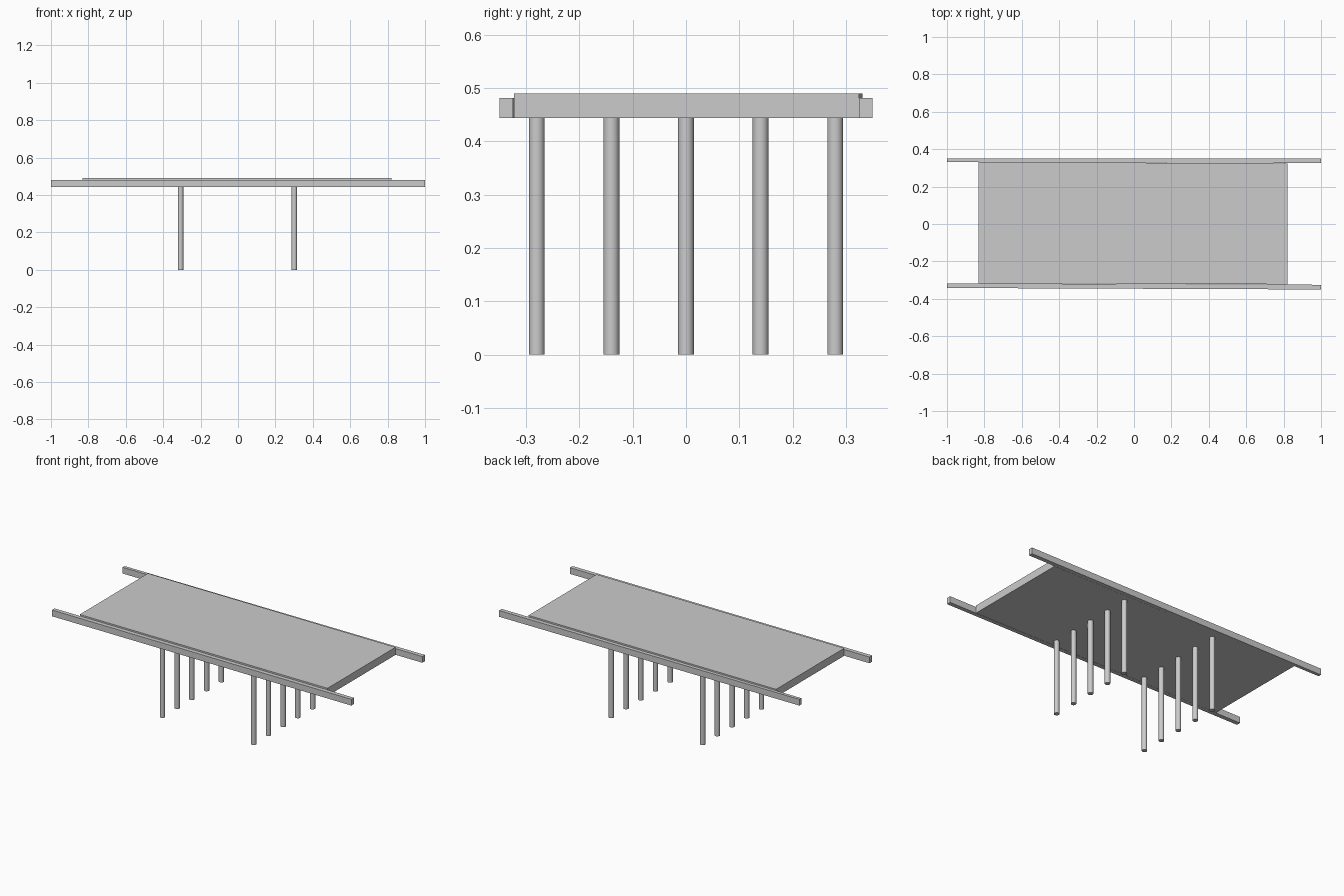
import bpy

if "Cube" in bpy.data.objects:
    bpy.data.objects.remove(bpy.data.objects["Cube"])

Z_BOTTOM, Z_RAIL, Z_DECK = 0.444, 0.4815, 0.490


def plank(name, x0, x1, y_left, y_right, z0, z1):
    """Beam along x whose y extents may differ slightly at its two ends."""
    outline = [(x0, y_left[0]), (x1, y_right[0]), (x1, y_right[1]), (x0, y_left[1])]
    verts = [(x, y, z) for z in (z0, z1) for x, y in outline]
    faces = [(3, 2, 1, 0), (4, 5, 6, 7)]
    faces += [(i, (i + 1) % 4, (i + 1) % 4 + 4, i + 4) for i in range(4)]
    mesh = bpy.data.meshes.new(name)
    mesh.from_pydata(verts, [], faces)
    obj = bpy.data.objects.new(name, mesh)
    bpy.context.collection.objects.link(obj)
    return obj


# Deck slab, set very slightly askew between the rails
plank("deck", -0.832, 0.822, (-0.317, 0.331), (-0.3225, 0.3245), Z_BOTTOM, Z_DECK)

# Long side rails
plank("back_rail", -1, 1, (0.331, 0.35), (0.325, 0.35), Z_BOTTOM, Z_RAIL)
plank("front_rail", -1, 1, (-0.342, -0.317), (-0.35, -0.325), Z_BOTTOM, Z_RAIL)

# Two rows of five round posts
for row, x in (("left", -0.307), ("right", 0.301)):
    for i in range(5):
        bpy.ops.mesh.primitive_cylinder_add(
            vertices=24, radius=0.0148, depth=Z_BOTTOM,
            location=(x, (i - 2) * 0.14, Z_BOTTOM / 2))
        bpy.context.object.name = f"{row}_post_{i + 1}"
        bpy.ops.object.shade_smooth_by_angle()
